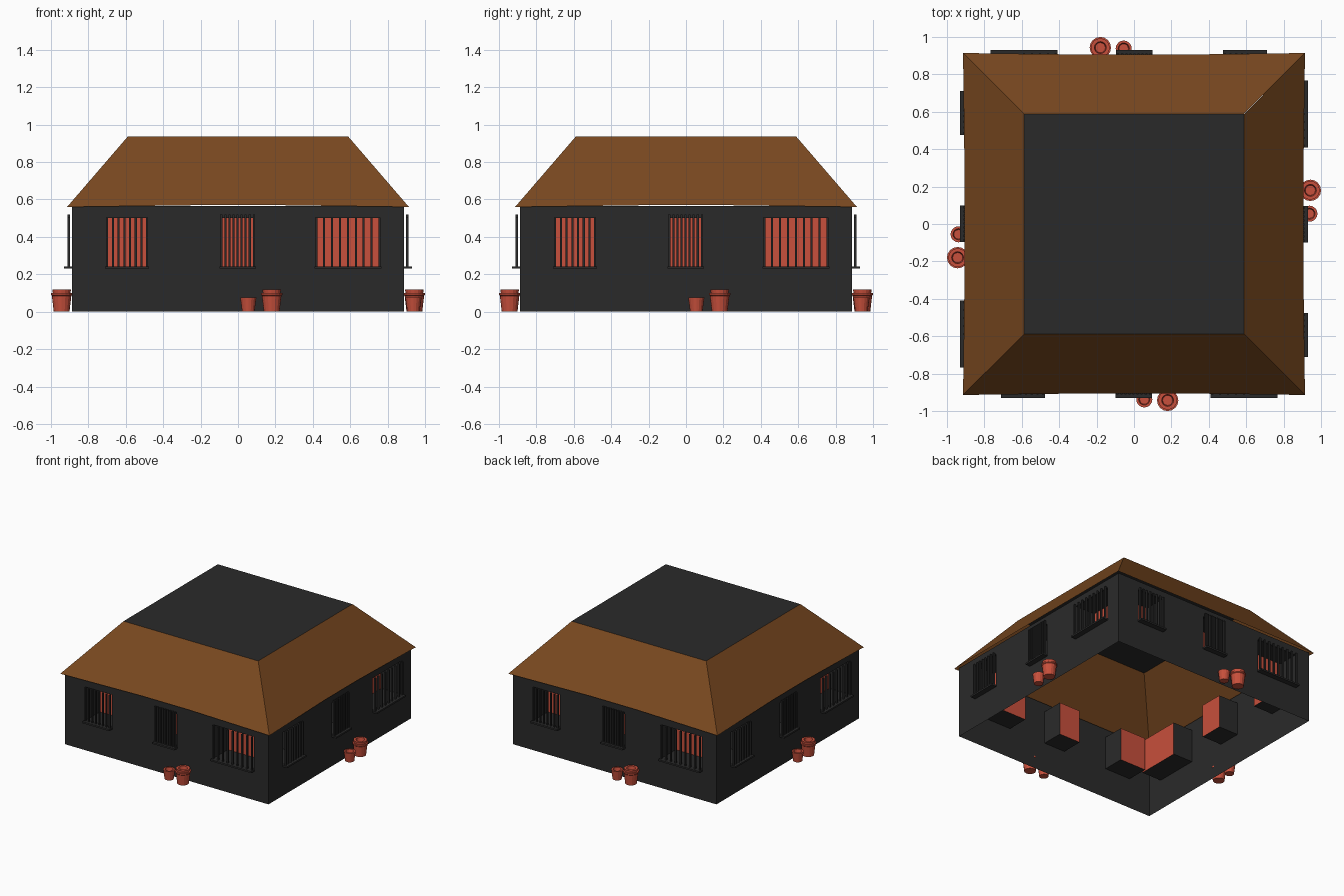
import bpy, bmesh, math
from mathutils import Matrix

if "Cube" in bpy.data.objects:
    bpy.data.objects.remove(bpy.data.objects["Cube"])


def material(name, rgb):
    m = bpy.data.materials.new(name)
    m.diffuse_color = (*rgb, 1)
    m.use_nodes = True
    m.node_tree.nodes["Principled BSDF"].inputs["Base Color"].default_value = m.diffuse_color
    return m


DARK = material("charcoal", (0.023, 0.023, 0.023))
BROWN = material("brown_roof", (0.19, 0.065, 0.014))
RED = material("terracotta", (0.58, 0.08, 0.045))

W = 0.888                  # half width of the house
WALL_TOP = 0.565
Z0, Z1 = 0.24, 0.50        # window opening heights
DEPTH = 0.17               # window recess depth
# left, right, number of bars
WINDOWS = [(-0.705, -0.48, 8), (-0.095, 0.09, 9), (0.413, 0.762, 9)]
SIDES = ["front", "right", "back", "left"]


def quad(bm, *pts):
    bm.faces.new([bm.verts.new(p) for p in pts])


def box(bm, x0, x1, y0, y1, z0, z1):
    m = Matrix.Translation(((x0 + x1) / 2, (y0 + y1) / 2, (z0 + z1) / 2))
    m = m @ Matrix.Diagonal((x1 - x0, y1 - y0, z1 - z0, 1))
    bmesh.ops.create_cube(bm, size=1, matrix=m)


def lathe(bm, profile, cx, cy, n=16):
    rings = []
    for r, z in profile:
        rings.append([bm.verts.new((cx + r * math.cos(2 * math.pi * i / n),
                                    cy + r * math.sin(2 * math.pi * i / n), z))
                      for i in range(n)])
    for a, b in zip(rings, rings[1:]):
        for i in range(n):
            j = (i + 1) % n
            bm.faces.new((a[i], a[j], b[j], b[i]))
    bm.faces.new(rings[0][::-1])
    bm.faces.new(rings[-1])


def four_sides(name, bm, mat):
    """Place the front part on all four sides by quarter turns."""
    bmesh.ops.remove_doubles(bm, verts=bm.verts, dist=0.0001)
    me = bpy.data.meshes.new(name)
    bm.to_mesh(me)
    bm.free()
    me.materials.append(mat)
    for k, side in enumerate(SIDES):
        ob = bpy.data.objects.new(f"{side}_{name}", me)
        ob.rotation_euler.z = k * math.pi / 2
        bpy.context.collection.objects.link(ob)


# wall sheet with window openings
bm = bmesh.new()
xs = [-W] + [x for w in WINDOWS for x in w[:2]] + [W]
zs = [0, Z0, Z1, WALL_TOP]
for i in range(len(xs) - 1):
    for j in range(3):
        if j == 1 and i % 2 == 1:
            continue
        a, b, c, d = xs[i], xs[i + 1], zs[j], zs[j + 1]
        quad(bm, (a, -W, c), (b, -W, c), (b, -W, d), (a, -W, d))
four_sides("wall", bm, DARK)

# dark window recesses
bm = bmesh.new()
yb = -W + DEPTH
for a, b, n in WINDOWS:
    quad(bm, (a, -W, Z0), (a, -W, Z1), (a, yb, Z1), (a, yb, Z0))
    quad(bm, (b, -W, Z0), (b, yb, Z0), (b, yb, Z1), (b, -W, Z1))
    quad(bm, (a, -W, Z0), (a, yb, Z0), (b, yb, Z0), (b, -W, Z0))
    quad(bm, (a, -W, Z1), (b, -W, Z1), (b, yb, Z1), (a, yb, Z1))
four_sides("window_recess", bm, DARK)

# red shutters at the back of the recesses
bm = bmesh.new()
for a, b, n in WINDOWS:
    quad(bm, (a, yb, Z0), (b, yb, Z0), (b, yb, Z1), (a, yb, Z1))
four_sides("shutter", bm, RED)

# window bars
bm = bmesh.new()
for a, b, n in WINDOWS:
    h = 0.0055
    top = 0.52 if n == 9 and a < 0 else 0.505
    for i in range(n):
        x = a + h + (b - a - 2 * h) * i / (n - 1)
        box(bm, x - h, x + h, -0.912, -0.898, Z0, top)
four_sides("window_bars", bm, DARK)

# sills
bm = bmesh.new()
for a, b, n in WINDOWS:
    box(bm, a - 0.005, b + 0.005, -0.93, -W, 0.23, 0.243)
four_sides("window_sill", bm, DARK)

# hipped roof slope with a slightly sagging eave line
bm = bmesh.new()
E, T, H = 0.914, 0.588, 0.938
eave = [(-E, -E, 0.56), (-0.2, -0.905, 0.57), (0.2, -0.905, 0.57), (E, -E, 0.56)]
ridge = [(-T, -T, H), (-0.2, -T, H), (0.2, -T, H), (T, -T, H)]
for i in range(3):
    quad(bm, eave[i], eave[i + 1], ridge[i + 1], ridge[i])
four_sides("roof_slope", bm, BROWN)

# flat roof cap
bpy.ops.mesh.primitive_plane_add(size=2 * T, location=(0, 0, H))
cap = bpy.context.object
cap.name = "roof_cap"
cap.data.materials.append(DARK)

# flower pots
bm = bmesh.new()
lathe(bm, [(0.042, 0), (0.052, 0.085), (0.057, 0.09), (0.057, 0.1), (0.047, 0.1),
           (0.05, 0.12), (0.032, 0.12), (0.027, 0.09)], 0.18, -0.943)
four_sides("large_pot", bm, RED)
bm = bmesh.new()
lathe(bm, [(0.033, 0), (0.043, 0.075), (0.03, 0.075), (0.025, 0.05)], 0.055, -0.938)
four_sides("small_pot", bm, RED)
